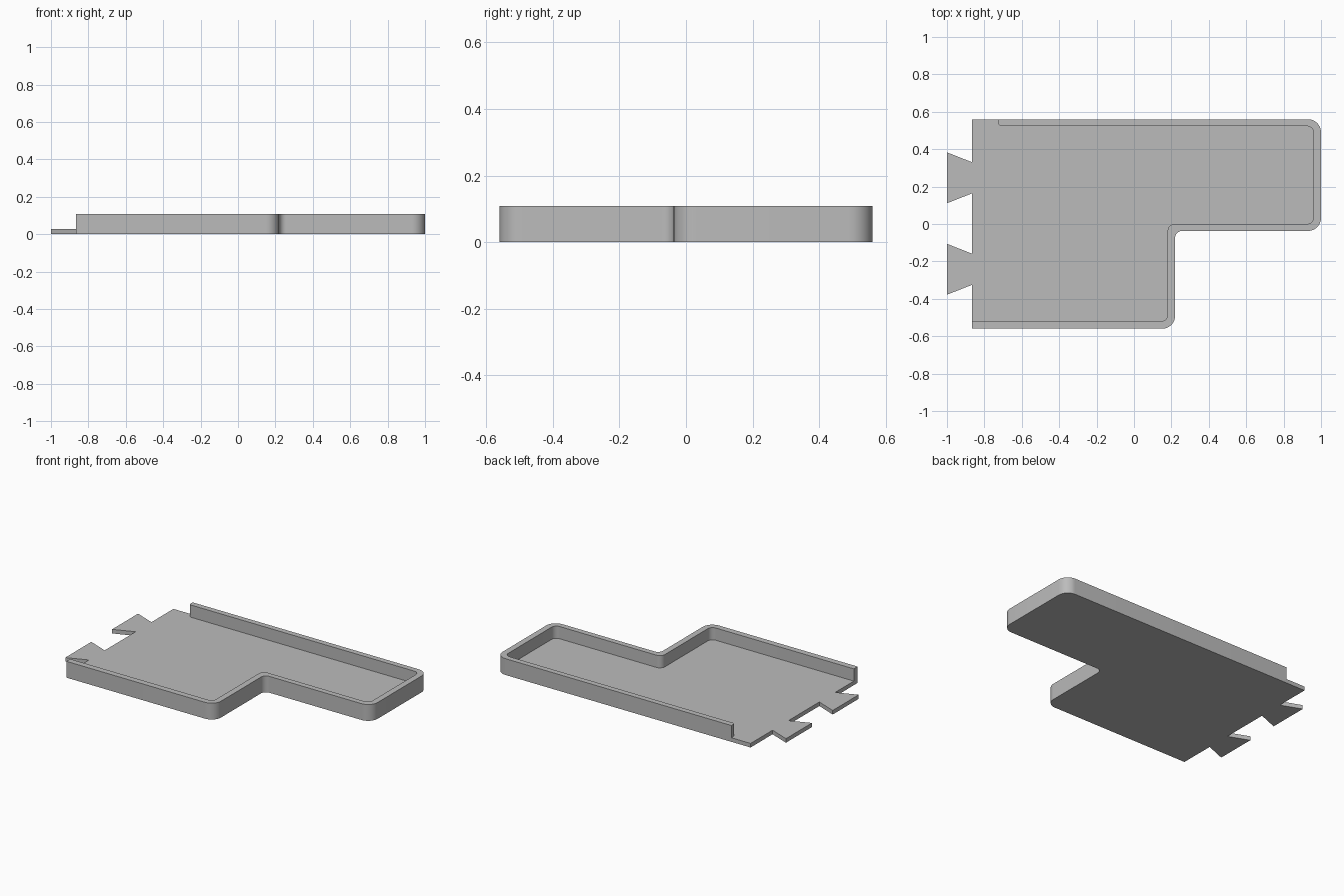
import bpy, bmesh, math
from mathutils import Vector

cube = bpy.data.objects.get("Cube")
if cube:
    bpy.data.objects.remove(cube, do_unlink=True)

FLOOR_H, WALL_H = 0.027, 0.108
LEFT, EDGE, WALL_END = -0.865, 0.56, -0.725

grey = bpy.data.materials.new("plain grey")
grey.use_nodes = True
COLOUR = (0.5, 0.5, 0.5, 1)
grey.diffuse_color = COLOUR
grey.node_tree.nodes["Principled BSDF"].inputs["Base Color"].default_value = COLOUR


def rounded(corners, steps=10):
    """Outline through (x, y, radius) corners, each replaced by an arc."""
    out = []
    for i, (x, y, r) in enumerate(corners):
        p = Vector((x, y))
        if r == 0:
            out.append(p)
            continue
        a = (Vector(corners[i - 1][:2]) - p).normalized()
        b = (Vector(corners[(i + 1) % len(corners)][:2]) - p).normalized()
        centre = p + (a + b) * r
        for k in range(steps + 1):
            t = k / steps * math.pi / 2
            out.append(centre - b * r * math.cos(t) - a * r * math.sin(t))
    return out


def prism(name, outline, height):
    """Extrude a flat outline up from the ground."""
    bm = bmesh.new()
    base = bm.faces.new([bm.verts.new((p.x, p.y, 0)) for p in outline])
    top = bmesh.ops.extrude_face_region(bm, geom=[base], use_keep_orig=True)["geom"]
    bmesh.ops.translate(bm, vec=(0, 0, height),
                        verts=[v for v in top if isinstance(v, bmesh.types.BMVert)])
    bmesh.ops.recalc_face_normals(bm, faces=bm.faces)
    mesh = bpy.data.meshes.new(name)
    bm.to_mesh(mesh)
    bm.free()
    mesh.materials.append(grey)
    obj = bpy.data.objects.new(name, mesh)
    bpy.context.collection.objects.link(obj)
    return obj


# L-shaped outer edge, from the front left corner round to the back
outer = [(LEFT, -EDGE, 0), (0.22, -EDGE, 0.07), (0.22, -0.037, 0.037),
         (1, -0.037, 0.07), (1, EDGE, 0.07)]

# Floor with two flared joining tabs on its open side
tabs = []
for y in (0.247, -0.242):
    tabs += [(LEFT, y + 0.083, 0), (-1, y + 0.136, 0),
             (-1, y - 0.136, 0), (LEFT, y - 0.083, 0)]
tray = prism("tray", rounded(outer + [(LEFT, EDGE, 0)] + tabs), FLOOR_H)

# Rim wall following the edge, stopping short at the back
inner = [(WALL_END, EDGE, 0), (WALL_END, 0.523, 0.018), (0.96, 0.523, 0.035),
         (0.96, 0, 0.035), (0.18, 0, 0.037), (0.18, -0.52, 0.035), (LEFT, -0.52, 0)]
wall = prism("rim_wall", rounded(outer + inner), WALL_H)

# Fuse the wall and floor into one solid
union = tray.modifiers.new("fuse", 'BOOLEAN')
union.operation = 'UNION'
union.solver = 'EXACT'
union.object = wall
bpy.context.view_layer.objects.active = tray
tray.select_set(True)
bpy.ops.object.modifier_apply(modifier=union.name)
bpy.data.objects.remove(wall, do_unlink=True)
bpy.ops.object.shade_smooth_by_angle(angle=math.radians(30))
